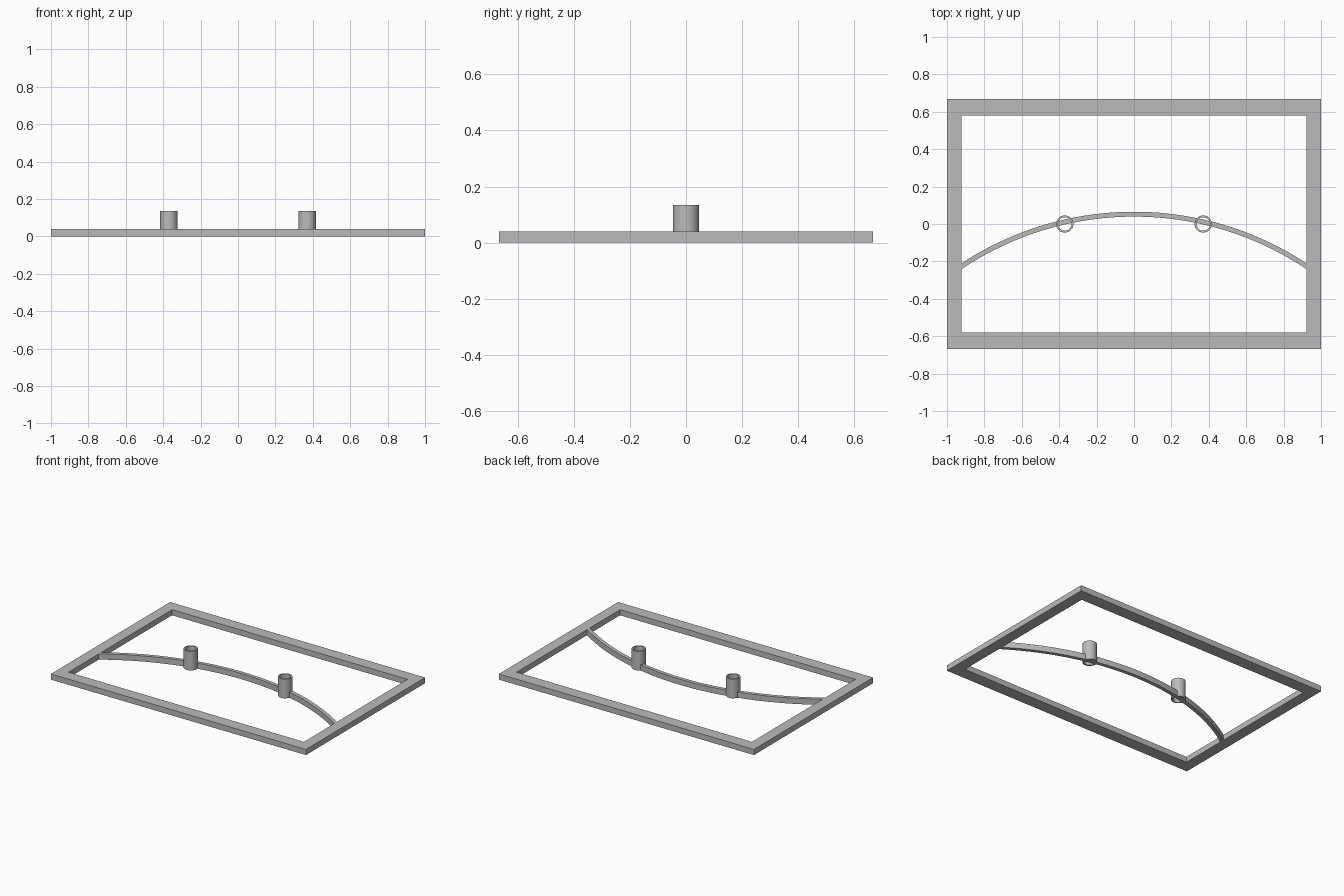
import bpy, bmesh, math

if "Cube" in bpy.data.objects:
    bpy.data.objects.remove(bpy.data.objects["Cube"])

H = 0.04              # height of frame and curved bar
IX, IY = 0.923, 0.58  # half size of the frame opening

grey = bpy.data.materials.new("grey")
grey.diffuse_color = (0.5, 0.5, 0.5, 1)
grey.use_nodes = True
grey.node_tree.nodes["Principled BSDF"].inputs["Base Color"].default_value = grey.diffuse_color


def band(name, outer, inner, z0, z1, closed, smooth=False):
    """Solid between two matching outlines, extruded from z0 to z1."""
    bm = bmesh.new()
    n = len(outer)
    rows = [[bm.verts.new((x, y, z)) for x, y in pts]
            for pts, z in ((outer, z0), (outer, z1), (inner, z1), (inner, z0))]
    for i in range(n if closed else n - 1):
        j = (i + 1) % n
        for k in range(4):
            a, b = rows[k], rows[(k + 1) % 4]
            bm.faces.new((a[i], a[j], b[j], b[i]))
    if not closed:
        for i in (0, n - 1):
            bm.faces.new([r[i] for r in rows])
    bmesh.ops.recalc_face_normals(bm, faces=bm.faces)
    me = bpy.data.meshes.new(name)
    bm.to_mesh(me)
    bm.free()
    me.materials.append(grey)
    ob = bpy.data.objects.new(name, me)
    bpy.context.collection.objects.link(ob)
    if smooth:
        bpy.ops.object.select_all(action='DESELECT')
        ob.select_set(True)
        bpy.context.view_layer.objects.active = ob
        bpy.ops.object.shade_smooth_by_angle(angle=math.radians(30))
    return ob


def rect(x, y):
    return [(-x, -y), (x, -y), (x, y), (-x, y)]


def circle(cx, r, n=64):
    return [(cx + r * math.cos(2 * math.pi * i / n),
             r * math.sin(2 * math.pi * i / n)) for i in range(n)]


def arc(r, cy, n=48):
    """Arc about (0, cy) that ends on the inner sides of the frame."""
    t = math.asin(IX / r)
    return [(r * math.sin(t * (2 * i / n - 1)),
             cy + r * math.cos(t * (2 * i / n - 1))) for i in range(n + 1)]


# Rectangular frame
band("frame", rect(1, 0.667), rect(IX, IY), 0, H, True)

# Curved bar spanning the opening
R, CY = 1.667, -1.6145
band("curved_bar", arc(R + 0.013, CY), arc(R - 0.013, CY), 0, H, False, True)

# Two open tubes standing on the bar
for side, x in (("left", -0.37), ("right", 0.37)):
    band(side + "_tube", circle(x, 0.046), circle(x, 0.036), 0, 0.135, True, True)
